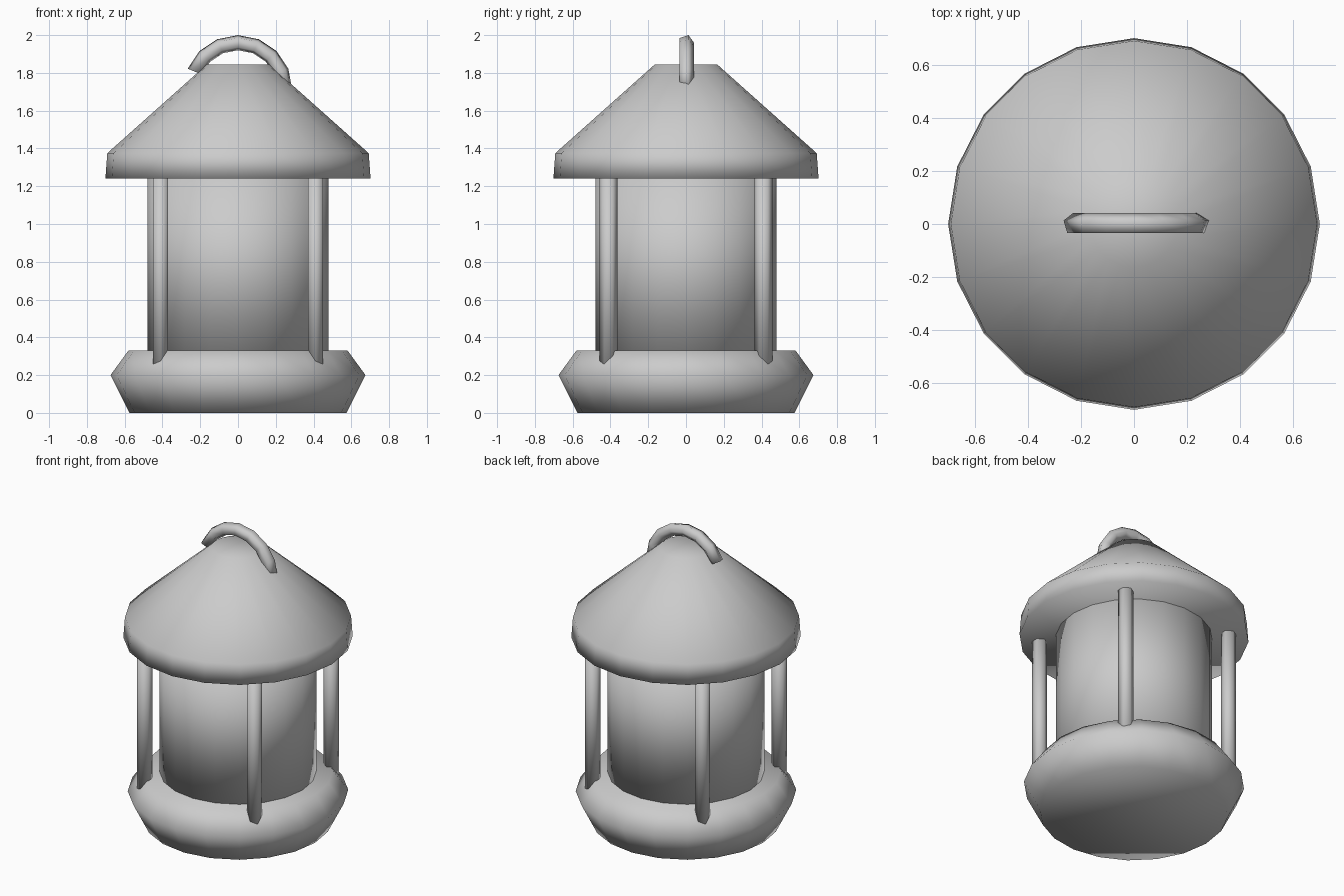
import bpy
import bmesh
from math import sin, cos, pi, radians

cube = bpy.data.objects.get("Cube")
if cube:
    bpy.data.objects.remove(cube, do_unlink=True)

# One plain grey for the whole lantern
GREY = (0.6, 0.6, 0.6, 1)
grey = bpy.data.materials.new("plain_grey")
grey.use_nodes = True
grey.diffuse_color = GREY
grey.node_tree.nodes["Principled BSDF"].inputs["Base Color"].default_value = GREY


def skin_rings(name, rings):
    """Join equal closed rings of points with quads, cap both ends, shade smooth."""
    bm = bmesh.new()
    loops = [[bm.verts.new(p) for p in ring] for ring in rings]
    n = len(loops[0])
    for a, b in zip(loops, loops[1:]):
        for i in range(n):
            j = (i + 1) % n
            bm.faces.new((a[i], a[j], b[j], b[i]))
    bm.faces.new(loops[0])
    bm.faces.new(loops[-1])
    bmesh.ops.recalc_face_normals(bm, faces=bm.faces)
    for face in bm.faces:
        face.smooth = True
    mesh = bpy.data.meshes.new(name)
    bm.to_mesh(mesh)
    bm.free()
    mesh.materials.append(grey)
    obj = bpy.data.objects.new(name, mesh)
    bpy.context.collection.objects.link(obj)
    return obj


def lathe(name, profile, sides, x=0, y=0):
    """Turn a (radius, height) profile around an upright axis at x, y."""
    turns = [2 * pi * i / sides for i in range(sides)]
    return skin_rings(name, [[(x + r * sin(t), y + r * cos(t), z) for t in turns]
                             for r, z in profile])


# Turned parts
lathe("base", [(0.575, 0), (0.675, 0.2), (0.58, 0.33)], 20)
lathe("glass_body", [(0.48, 0.3), (0.48, 1.27)], 20)
lathe("roof", [(0.702, 1.24), (0.692, 1.375), (0.165, 1.845)], 20)

# Four six-sided posts
for side, sx in (("left", 1), ("right", -1)):
    for end, sy in (("front", -1), ("back", 1)):
        lathe(f"{end}_{side}_post", [(0.047, 0.22), (0.047, 1.27)], 6,
              0.41 * sx, 0.41 * sy)

# Carrying handle: a five-sided tube swept along an arc, sunk in the roof
ARC, TUBE, CENTRE = 0.248, 0.042, 1.712
rings = []
for step in range(-3, 5):
    a = radians(22.5 * step)
    ring = []
    for k in range(5):
        t = 2 * pi * k / 5
        r = ARC + TUBE * sin(t)
        ring.append((r * sin(a), TUBE * cos(t), CENTRE + r * cos(a)))
    rings.append(ring)
skin_rings("handle", rings)
